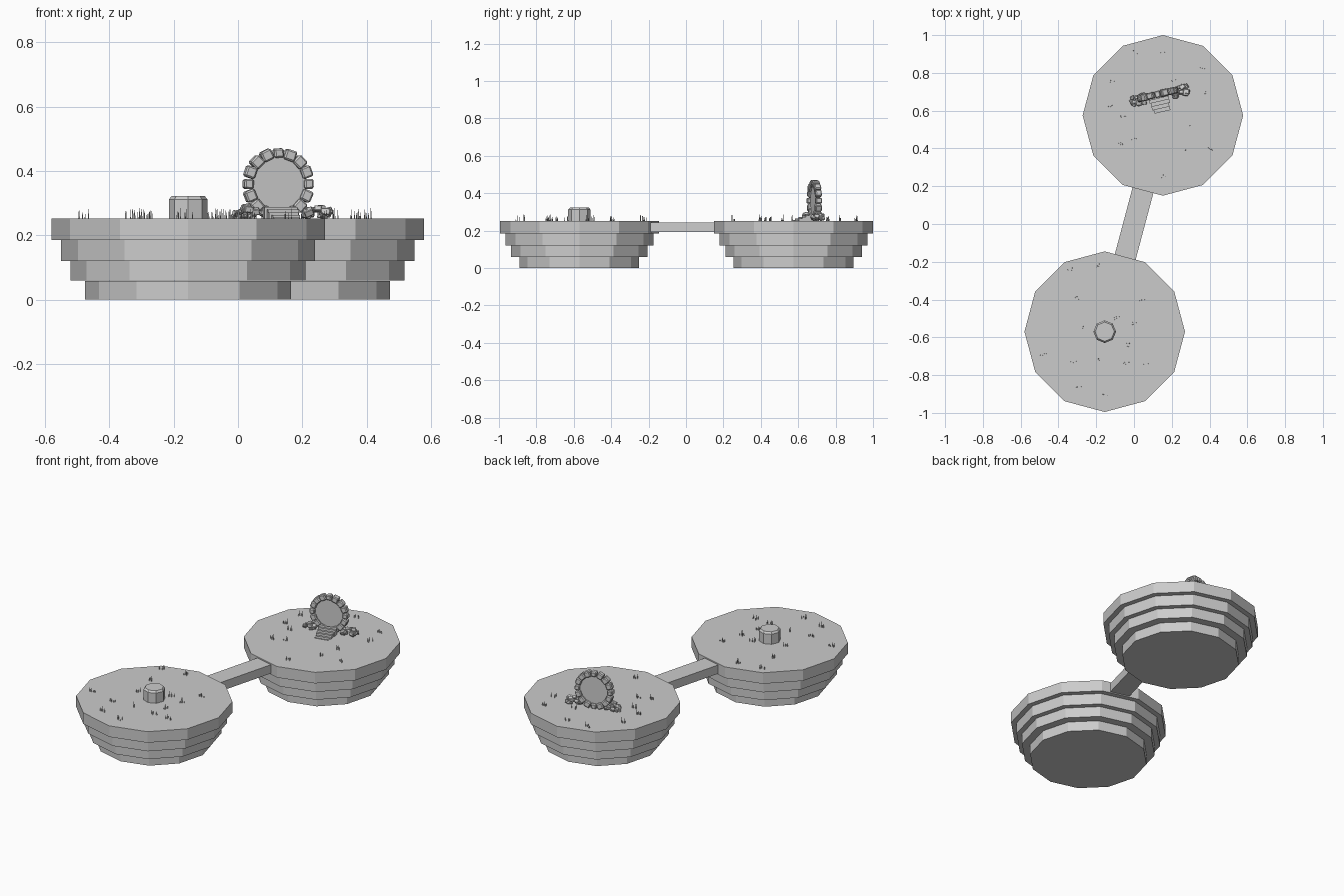
import bpy, bmesh, math, random
from mathutils import Matrix, Vector, Euler

if "Cube" in bpy.data.objects:
    bpy.data.objects.remove(bpy.data.objects["Cube"])

random.seed(7)
grey = bpy.data.materials.new("plain_grey")
grey.diffuse_color = (0.6, 0.6, 0.6, 1)
grey.use_nodes = True
grey.node_tree.nodes["Principled BSDF"].inputs["Base Color"].default_value = grey.diffuse_color
T = Matrix.Translation
GROUND = 0.252
ISLANDS = {"far": (0.153, 0.575), "near": (-0.155, -0.57)}


def finish(name, bm, bevel=0):
    me = bpy.data.meshes.new(name)
    bm.to_mesh(me)
    bm.free()
    me.materials.append(grey)
    ob = bpy.data.objects.new(name, me)
    bpy.context.collection.objects.link(ob)
    if bevel:
        mod = ob.modifiers.new("bevel", 'BEVEL')
        mod.width, mod.segments = bevel, 1
    return ob


def prism(bm, sides, r1, r2, z0, z1, m=Matrix()):
    # polygonal prism with a corner on the x axis
    before = set(bm.verts)
    bmesh.ops.create_cone(bm, cap_ends=True, segments=sides, radius1=r1, radius2=r2, depth=z1 - z0)
    new = [v for v in bm.verts if v not in before]
    turn = math.atan2(new[0].co.y, new[0].co.x)
    bmesh.ops.transform(bm, verts=new, matrix=m @ T((0, 0, (z0 + z1) / 2)) @ Matrix.Rotation(-turn, 4, 'Z'))


def box(bm, size, m):
    bmesh.ops.create_cube(bm, size=1, matrix=m @ Matrix.Diagonal((*size, 1)))


# stepped floating islands
LAYERS = [(0.32, 0, 0.058), (0.365, 0.06, 0.121), (0.395, 0.121, 0.186), (0.425, 0.186, GROUND)]
for side, (x, y) in ISLANDS.items():
    for i, (r, z0, z1) in enumerate(LAYERS):
        bm = bmesh.new()
        prism(bm, 12, r, r, z0, z1, T((x, y, 0)))
        finish(f"{side}_island_layer_{i + 1}", bm)

# bridge along the line between the islands
bm = bmesh.new()
box(bm, (0.114, 0.385, 0.052), T((0, 0, 0.218)) @ Matrix.Rotation(math.radians(-14.9), 4, 'Z'))
finish("bridge", bm)

# octagonal pedestal with chamfered top
at = T((*ISLANDS["near"], 0))
bm = bmesh.new()
prism(bm, 8, 0.06, 0.06, GROUND, 0.312, at)
finish("pedestal_body", bm)
bm = bmesh.new()
prism(bm, 8, 0.06, 0.051, 0.312, 0.323, at)
finish("pedestal_cap", bm)

# portal: ring of beveled stones around a thin disc
P = T((0.125, 0.687, GROUND)) @ Matrix.Rotation(math.radians(13), 4, 'Z')
C = P @ T((0, 0, 0.108))
bm = bmesh.new()
for i in range(16):
    a = i * math.tau / 16
    k = 0.85 if i % 4 == 0 else 1.0
    m = C @ Matrix.Rotation(-a, 4, 'Y') @ T((0.096, 0, 0)) @ Matrix.Rotation(random.uniform(-.08, .08), 4, 'Y')
    box(bm, (0.034 * k, 0.036 * random.uniform(0.9, 1.15), 0.036 * k), m)
finish("portal_ring", bm, 0.005)
bm = bmesh.new()
prism(bm, 24, 0.086, 0.086, -0.004, 0.004, C @ Matrix.Rotation(math.pi / 2, 4, 'X'))
finish("portal_disc", bm)

# steps leading down from the portal
for i in range(5):
    h = 0.036 - i * 0.008
    bm = bmesh.new()
    box(bm, (0.105 - 0.006 * i, 0.019, h), P @ T((0.004 * (i % 2), -0.03 - i * 0.019, h / 2)))
    finish(f"step_{i + 1}", bm)

# rubble heaps at both feet of the ring
for side, cx in (("left", -0.108), ("right", 0.122)):
    bm = bmesh.new()
    for i in range(22):
        u = random.uniform(-1, 1)
        s = random.uniform(0.013, 0.024)
        z = s * 0.4 + random.random() * 0.03 * (1 - abs(u) * 0.6)
        rot = Euler([random.uniform(-.5, .5) for _ in range(3)]).to_matrix().to_4x4()
        pos = (cx + 0.036 * u, random.uniform(-0.03, 0.014), z)
        box(bm, (s * 1.2, s, s * 0.85), P @ T(pos) @ rot)
    finish(f"{side}_rubble", bm, 0.002)

# grass tufts of thin three-sided blades
TUFTS = {
    "far": [(0.01, .91), (.15, .91), (.36, .83), (-.12, .76), (.21, .76), (.38, .70), (-.12, .625), (-.055, .565),
            (0, .45), (.31, .515), (.27, .40), (.40, .40), (.155, .25), (-.07, .43)],
    "near": [(-.19, -.22), (-.34, -.24), (-.30, -.39), (.04, -.40), (-.27, -.55), (0, -.53), (-.09, -.50),
             (-.03, -.64), (-.48, -.69), (-.32, -.73), (-.18, -.72), (.06, -.74), (-.04, -.74), (-.29, -.86),
             (-.15, -.90)],
}
for side, spots in TUFTS.items():
    bm = bmesh.new()
    for x, y in spots:
        for _ in range(5):
            p = (x + random.uniform(-.016, .016), y + random.uniform(-.01, .01), GROUND)
            prism(bm, 3, 0.0022, 0.0004, 0, random.uniform(0.015, 0.034), T(p))
    finish(f"{side}_grass", bm)
